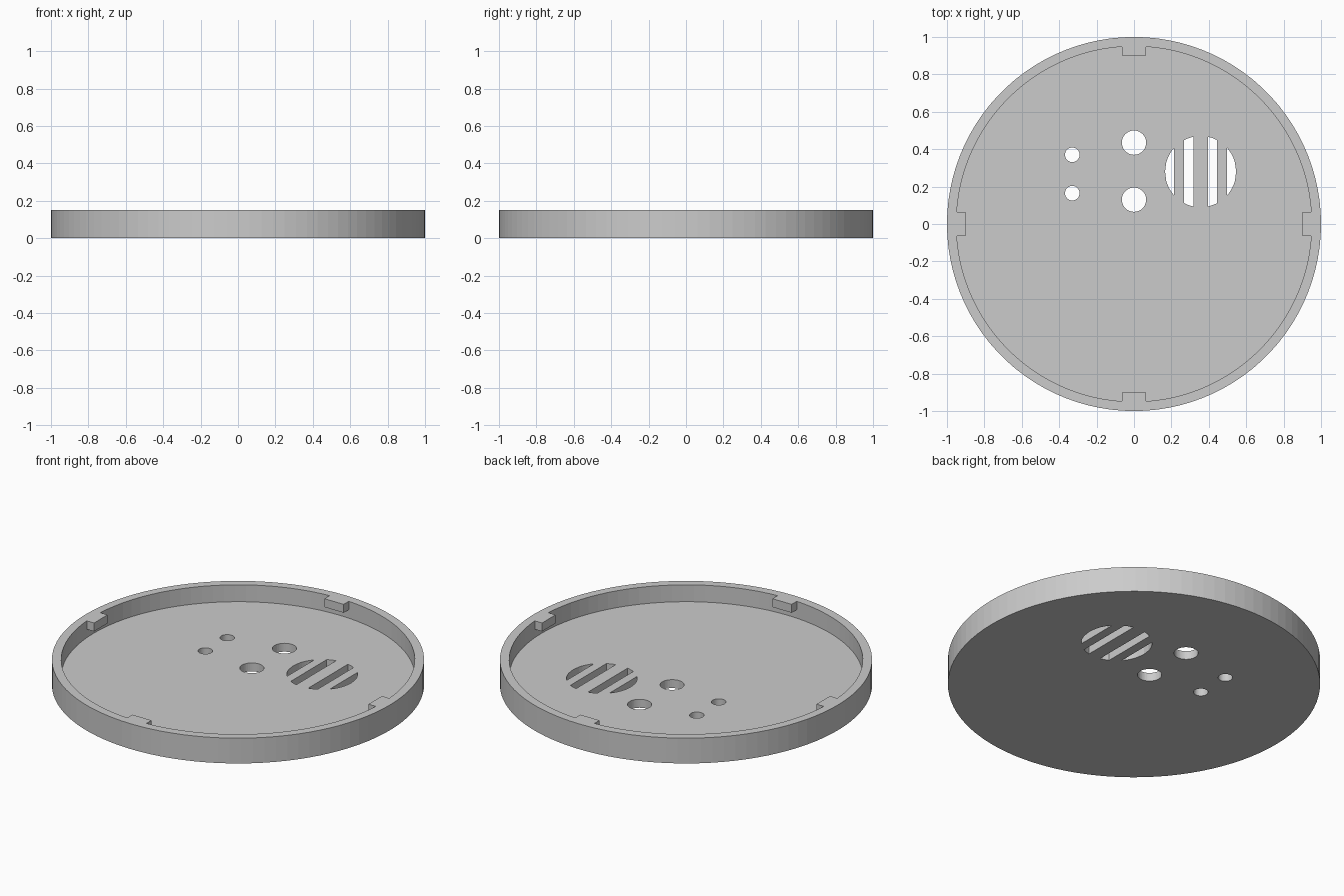
import bpy, bmesh
from math import sin, cos, pi, sqrt, radians
from mathutils import Matrix

if "Cube" in bpy.data.objects:
    bpy.data.objects.remove(bpy.data.objects["Cube"], do_unlink=True)

HEIGHT, FLOOR, INNER = 0.15, 0.05, 0.95
grey = bpy.data.materials.new("light grey")
grey.use_nodes = True
colour = (0.6, 0.6, 0.6, 1)
grey.diffuse_color = colour
grey.node_tree.nodes["Principled BSDF"].inputs["Base Color"].default_value = colour


def circle(x, y, r, n):
    return [(x + r * cos(2 * pi * i / n), y + r * sin(2 * pi * i / n)) for i in range(n)]


def slot(cx, cy, r, a, b, n=8):
    """Outline of the strip of a circle between offsets a and b."""
    xs = [a + (b - a) * i / n for i in range(n + 1)]
    half = [(x, sqrt(max(0, r * r - x * x))) for x in xs]
    pts = [(x, -h) for x, h in half] + [(x, h) for x, h in reversed(half) if h > 0.001]
    return [(cx + x, cy + y) for x, y in pts]


def prism(name, outline, z0, z1, matrix=Matrix()):
    bm = bmesh.new()
    base = bm.faces.new([bm.verts.new((x, y, z0)) for x, y in outline])
    top = bmesh.ops.extrude_face_region(bm, geom=[base])["geom"]
    bmesh.ops.translate(bm, vec=(0, 0, z1 - z0),
                        verts=[v for v in top if isinstance(v, bmesh.types.BMVert)])
    bmesh.ops.transform(bm, matrix=matrix, verts=bm.verts)
    bmesh.ops.recalc_face_normals(bm, faces=bm.faces)
    mesh = bpy.data.meshes.new(name)
    bm.to_mesh(mesh)
    bm.free()
    mesh.materials.append(grey)
    obj = bpy.data.objects.new(name, mesh)
    bpy.context.collection.objects.link(obj)
    return obj


def cut(target, outline, z0, z1):
    cutter = prism("cutter", outline, z0, z1)
    cutter.hide_render = True
    mod = target.modifiers.new("cut", "BOOLEAN")
    mod.operation, mod.solver, mod.object = "DIFFERENCE", "EXACT", cutter
    bpy.context.view_layer.objects.active = target
    bpy.ops.object.modifier_apply(modifier=mod.name)
    bpy.data.objects.remove(cutter, do_unlink=True)


# Shallow round tray with a raised rim
tray = prism("tray", circle(0, 0, 1, 100), 0, HEIGHT)
cut(tray, circle(0, 0, INNER, 100), FLOOR, HEIGHT + 0.1)

# Two large and two small round holes
for x, y, r in [(0, 0.435, 0.065), (0, 0.13, 0.065), (-0.33, 0.37, 0.039), (-0.33, 0.165, 0.039)]:
    cut(tray, circle(x, y, r, 40), -0.1, 0.1)

# Round grille made of four slots
for a, b in [(-0.19, -0.141), (-0.088, -0.039), (0.039, 0.088), (0.141, 0.19)]:
    cut(tray, slot(0.356, 0.28, 0.19, a, b), -0.1, 0.1)

# Four locking tabs under the rim edge
for i, side in enumerate(["left", "back", "right", "front"]):
    outline = [(0.9, -0.063), (0.97, -0.063), (0.97, 0.063), (0.9, 0.063)]
    prism(side + "_tab", outline, 0.1, HEIGHT, Matrix.Rotation(radians(90 * i), 4, "Z"))
